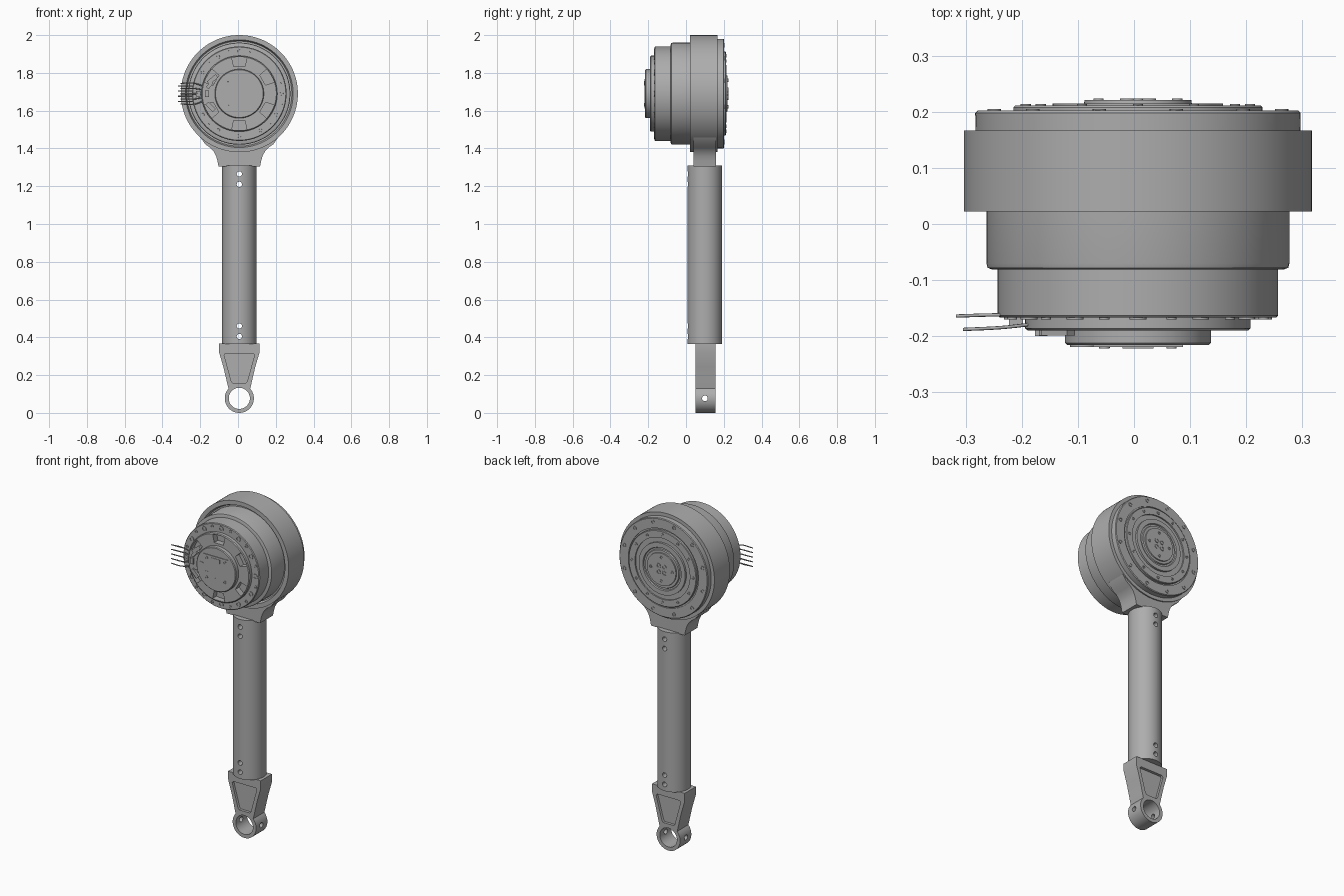
import bpy, bmesh, math
from mathutils import Matrix, Vector

cube = bpy.data.objects.get("Cube")
if cube:
    bpy.data.objects.remove(cube, do_unlink=True)

CX, CZ, TY = 0.007, 1.69, 0.1      # motor axis and tube depth
TAU = math.tau

metal = bpy.data.materials.new("grey_metal")
metal.use_nodes = True
metal.diffuse_color = (0.42, 0.42, 0.42, 1)
metal.node_tree.nodes["Principled BSDF"].inputs["Base Color"].default_value = (0.42, 0.42, 0.42, 1)


def finish(bm, name):
    bmesh.ops.remove_doubles(bm, verts=bm.verts, dist=1e-5)
    bmesh.ops.recalc_face_normals(bm, faces=bm.faces)
    mesh = bpy.data.meshes.new(name)
    bm.to_mesh(mesh)
    bm.free()
    ob = bpy.data.objects.new(name, mesh)
    bpy.context.collection.objects.link(ob)
    mesh.materials.append(metal)
    return ob


def activate(ob):
    bpy.ops.object.select_all(action='DESELECT')
    ob.select_set(True)
    bpy.context.view_layer.objects.active = ob


def smooth(ob):
    activate(ob)
    bpy.ops.object.shade_smooth_by_angle(angle=math.radians(30))
    return ob


def cut(ob, cutter):
    cutter.hide_render = True
    mod = ob.modifiers.new("cut", 'BOOLEAN')
    mod.operation, mod.solver, mod.object = 'DIFFERENCE', 'EXACT', cutter
    activate(ob)
    bpy.ops.object.modifier_apply(modifier=mod.name)
    bpy.data.objects.remove(cutter, do_unlink=True)


def add_lathe(bm, profile, centre, steps):
    """Revolve (radius, y) points round a line parallel to y."""
    x, z = centre
    vs = [bm.verts.new((x + r, y, z)) for r, y in profile]
    es = [bm.edges.new(p) for p in zip(vs, vs[1:])]
    bmesh.ops.spin(bm, geom=vs + es, cent=(x, 0, z), axis=(0, 1, 0),
                   angle=TAU, steps=steps, use_duplicate=False)


def lathe(name, profile, steps=96):
    bm = bmesh.new()
    add_lathe(bm, profile, (CX, CZ), steps)
    return finish(bm, name)


def add_prism(bm, outline, y0, y1):
    face = bm.faces.new([bm.verts.new((x, y0, z)) for x, z in outline])
    new = bmesh.ops.extrude_face_region(bm, geom=[face])["geom"]
    moved = [g for g in new if isinstance(g, bmesh.types.BMVert)]
    bmesh.ops.translate(bm, verts=moved, vec=(0, y1 - y0, 0))


def prism(name, outline, y0, y1):
    bm = bmesh.new()
    add_prism(bm, outline, y0, y1)
    return finish(bm, name)


def rods(name, places, radius, length, axis='Y', seg=24):
    """Cylinders along one axis, in one object."""
    bm = bmesh.new()
    turn = {'X': Matrix.Rotation(TAU / 4, 4, 'Y'), 'Y': Matrix.Rotation(TAU / 4, 4, 'X'),
            'Z': Matrix()}[axis]
    for p in places:
        bmesh.ops.create_cone(bm, cap_ends=True, segments=seg, radius1=radius, radius2=radius,
                              depth=length, matrix=Matrix.Translation(p) @ turn)
    return finish(bm, name)


def ring(radius, count, start=0.0):
    return [(CX + radius * math.sin(start + TAU * i / count),
             CZ + radius * math.cos(start + TAU * i / count)) for i in range(count)]


def bolts(name, places, radius, y, out):
    """Round heads with a sunken socket; out is -1 for the front, 1 for the back."""
    bm = bmesh.new()
    for p in places:
        add_lathe(bm, [(radius, y - out * 0.004), (radius, y + out * 0.003),
                       (radius * 0.6, y + out * 0.003), (radius * 0.55, y - out * 0.003),
                       (0, y - out * 0.003)], p, 16)
    return smooth(finish(bm, name))


def mirrored(half):
    """Close a right-hand outline by mirroring it across the centre line."""
    return [(CX + x, z) for x, z in half] + [(CX - x, z) for x, z in reversed(half)]


def boxes(name, items):
    """Boxes given as (x, y, z), (width, depth, height), tilt round y."""
    bm = bmesh.new()
    for loc, size, tilt in items:
        m = (Matrix.Translation(loc) @ Matrix.Rotation(math.radians(tilt), 4, 'Y')
             @ Matrix.Diagonal((*size, 1)))
        bmesh.ops.create_cube(bm, size=1, matrix=m)
    return finish(bm, name)


# Motor housing, stepped on both sides
smooth(lathe("housing_ring", [(0.25, 0.167), (0.31, 0.167), (0.31, 0.022), (0.285, 0.022),
                              (0.278, 0.04), (0.25, 0.04), (0.25, 0.167)], 128))
smooth(lathe("motor_body", [(0, -0.075), (0.26, -0.081), (0.268, -0.078), (0.27, -0.07),
                            (0.27, 0.1), (0, 0.1)], 128))

# Front cover with six window pockets
cover = lathe("front_cover", [(0, -0.19), (0.196, -0.19), (0.201, -0.186), (0.201, -0.167),
                              (0.246, -0.167), (0.25, -0.163), (0.25, -0.06), (0, -0.06)])
bm = bmesh.new()
window = [(-0.03, 0.143), (0.03, 0.143), (0.04, 0.19), (0.02, 0.193), (-0.02, 0.193), (-0.04, 0.19)]
for i in range(6):
    a = TAU * i / 6
    add_prism(bm, [(CX + x * math.cos(a) + z * math.sin(a),
                    CZ - x * math.sin(a) + z * math.cos(a)) for x, z in window], -0.25, -0.155)
cut(cover, finish(bm, "window_cutter"))
smooth(cover)
bolts("cover_bolts", ring(0.224, 12), 0.015, -0.167, -1)
bolts("cover_screws", ring(0.232, 12, TAU / 24), 0.009, -0.167, -1)

# Centre hub and circuit board
smooth(lathe("front_hub", [(0, -0.216), (0.126, -0.216), (0.13, -0.212), (0.13, -0.15), (0, -0.15)]))
boxes("circuit_board", [((CX, -0.216, CZ), (0.16, 0.007, 0.155), 0)])
bolts("board_screws", [(CX + sx * 0.06, CZ + sz * 0.058) for sx in (-1, 1) for sz in (-1, 1)],
      0.009, -0.219, -1)
boxes("board_chips", [((CX, -0.219, 1.744), (0.055, 0.005, 0.024), 0),
                      ((CX - 0.058, -0.219, 1.66), (0.016, 0.004, 0.018), 0),
                      ((CX, -0.219, 1.637), (0.018, 0.004, 0.008), 0)])
smooth(rods("hub_button", [(-0.09, -0.21, CZ)], 0.024, 0.018))

# Wire connectors and loose wires on the right side
boxes("connectors", [((-0.165, -0.192, CZ), (0.022, 0.016, 0.035), 0),
                     ((-0.135, -0.192, 1.765), (0.06, 0.014, 0.022), -40),
                     ((-0.15, -0.192, 1.735), (0.04, 0.014, 0.018), -50),
                     ((-0.145, -0.192, 1.62), (0.055, 0.014, 0.022), 45),
                     ((-0.21, -0.175, 1.69), (0.025, 0.018, 0.03), 0)])
wires = bpy.data.curves.new("wires", 'CURVE')
wires.dimensions = '3D'
wires.bevel_depth, wires.bevel_resolution, wires.resolution_u = 0.003, 2, 6
for i in range(9):
    z = 1.635 + i * 0.0137
    back = i % 2
    pts = ([(-0.2, -0.162, z), (-0.25, -0.162, z), (-0.317, -0.164, z)] if back else
           [(-0.17, -0.177, CZ + (z - CZ) * 0.6), (-0.23, -0.184, z), (-0.305, -0.188, z)])
    s = wires.splines.new('BEZIER')
    s.bezier_points.add(2)
    for bp, co in zip(s.bezier_points, pts):
        bp.co = co
        bp.handle_left_type = bp.handle_right_type = 'AUTO'
wires.use_fill_caps = True
wires.materials.append(metal)
bpy.context.collection.objects.link(bpy.data.objects.new("wires", wires))

# Back flange with raised rings
smooth(lathe("back_flange", [(0, 0.09), (0.288, 0.09), (0.29, 0.198), (0.286, 0.202), (0.23, 0.202),
                             (0.23, 0.196), (0.222, 0.196), (0.222, 0.208), (0.219, 0.211),
                             (0.18, 0.211), (0.18, 0.203), (0.152, 0.203), (0.152, 0.215),
                             (0.125, 0.215), (0.122, 0.208), (0.113, 0.208), (0.11, 0.215),
                             (0.096, 0.215), (0.095, 0.221), (0, 0.221)], 128))
bolts("flange_bolts", ring(0.265, 12, TAU / 24), 0.012, 0.202, 1)
bolts("ring_bolts", ring(0.2, 12), 0.009, 0.211, 1)
bolts("output_bolts", ring(0.07, 4), 0.009, 0.221, 1)
bolts("output_holes", ring(0.026, 4, TAU / 8), 0.014, 0.221, 1)

# Neck joining the housing to the tube
neck = [(0.11, 1.305), (0.116, 1.335), (0.123, 1.36), (0.135, 1.383), (0.155, 1.405),
        (0.18, 1.422), (0.205, 1.457), (0.2, 1.48)]
smooth(prism("neck", mirrored(neck), 0.04, 0.16))

# Arm tube with cross holes
tube = rods("arm_tube", [(CX, TY, 0.838)], 0.091, 0.944, 'Z', 64)
cut(tube, rods("tube_hole_cutter", [(CX, TY, z) for z in (0.405, 0.46, 1.21, 1.265)], 0.014, 0.4))
smooth(tube)

# End fitting: tapered fork body, eye, pockets and cross hole
EZ, ER = 0.077, 0.077
arc = [(ER * math.sin(t), EZ - ER * math.cos(t)) for t in [i * 2.3 / 20 for i in range(1, 21)]]
side = [(0.064, 0.155), (0.073, 0.195), (0.085, 0.245), (0.107, 0.32), (0.107, 0.367)]
fitting = prism("end_fitting", [(CX, 0)] + mirrored(arc + side), 0.05, 0.155)
cut(fitting, rods("eye_cutter", [(CX, TY, EZ)], 0.056, 0.4, seg=48))
cut(fitting, rods("pin_cutter", [(CX, TY, EZ)], 0.015, 0.4, 'X'))
bm = bmesh.new()
pocket = mirrored([(0.034, 0.157), (0.042, 0.166), (0.08, 0.305), (0.074, 0.315)])
for y0, y1 in ((0.0, 0.066), (0.139, 0.2)):
    add_prism(bm, pocket, y0, y1)
cut(fitting, finish(bm, "pocket_cutter"))
smooth(fitting)
